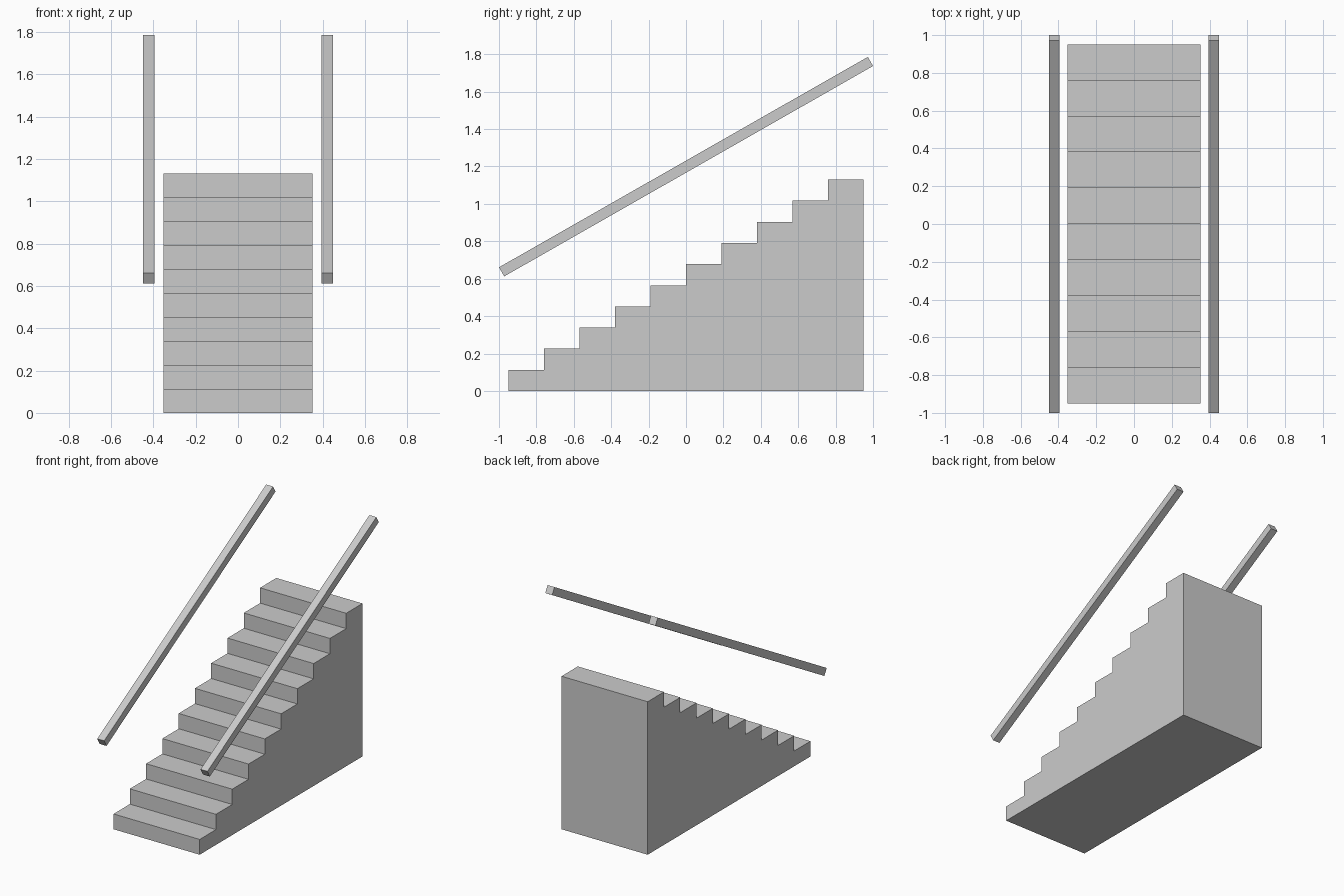
import bpy
import bmesh
from math import radians
from mathutils import Matrix, Vector

cube = bpy.data.objects.get("Cube")
if cube:
    bpy.data.objects.remove(cube, do_unlink=True)

STEPS = 10
RUN, RISE = 0.19, 0.113
HALF_WIDTH = 0.352
RAIL_SIZE, RAIL_LENGTH = 0.056, 2.27
RAIL_X, RAIL_Z, RAIL_ANGLE = 0.422, 1.199, radians(29.7)

# Single grey finish
grey = bpy.data.materials.new("light grey")
grey.use_nodes = True
color = (0.6, 0.6, 0.6, 1)
grey.diffuse_color = color
grey.node_tree.nodes["Principled BSDF"].inputs["Base Color"].default_value = color


def finish(name, bm):
    bmesh.ops.recalc_face_normals(bm, faces=bm.faces)
    mesh = bpy.data.meshes.new(name)
    bm.to_mesh(mesh)
    bm.free()
    mesh.materials.append(grey)
    obj = bpy.data.objects.new(name, mesh)
    bpy.context.collection.objects.link(obj)
    return obj


# Solid staircase: stepped side profile extruded across the width
start = -STEPS * RUN / 2
profile = [(start, 0)]
for i in range(STEPS):
    z = (i + 1) * RISE
    profile += [(start + i * RUN, z), (start + (i + 1) * RUN, z)]
profile.append((-start, 0))

bm = bmesh.new()
side = bm.faces.new([bm.verts.new((-HALF_WIDTH, y, z)) for y, z in profile])
result = bmesh.ops.extrude_face_region(bm, geom=[side])
moved = [v for v in result["geom"] if isinstance(v, bmesh.types.BMVert)]
bmesh.ops.translate(bm, verts=moved, vec=Vector((2 * HALF_WIDTH, 0, 0)))
finish("staircase", bm)

# Sloping square handrails on both sides
for name, sign in (("left_handrail", 1), ("right_handrail", -1)):
    bm = bmesh.new()
    bmesh.ops.create_cube(bm, size=1)
    bmesh.ops.scale(bm, verts=bm.verts, vec=(RAIL_SIZE, RAIL_LENGTH, RAIL_SIZE))
    bmesh.ops.transform(
        bm, verts=bm.verts,
        matrix=Matrix.Translation((sign * RAIL_X, 0, RAIL_Z)) @ Matrix.Rotation(RAIL_ANGLE, 4, "X"))
    finish(name, bm)
